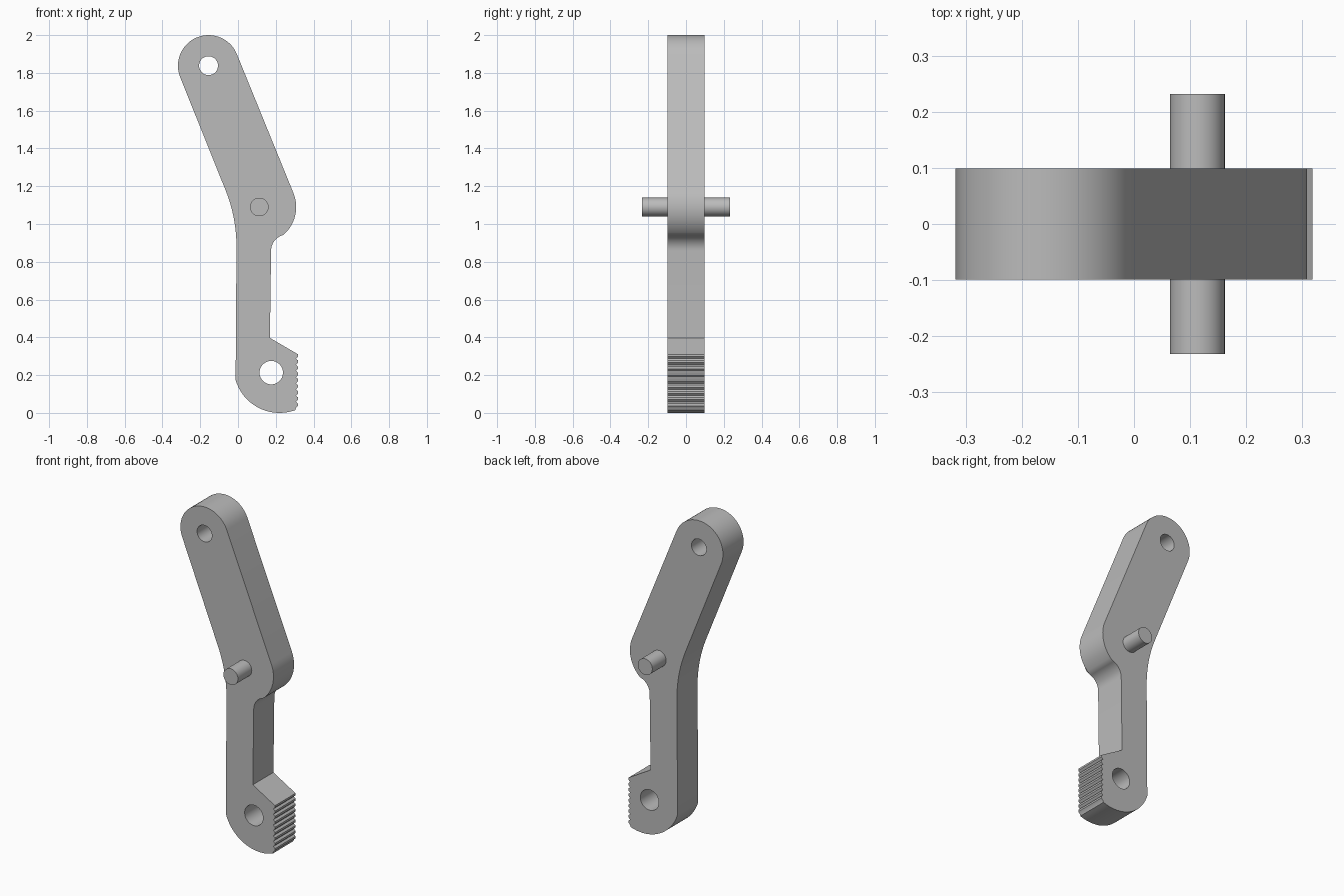
import bpy, bmesh
from math import cos, sin, radians
from mathutils import Matrix

cube = bpy.data.objects.get("Cube")
if cube:
    bpy.data.objects.remove(cube, do_unlink=True)

HALF = 0.099       # half thickness of the lever plate
PIVOT = (0.113, 1.09)
EYE = (-0.156, 1.838)
FOOT = (0.176, 0.213)

grey = bpy.data.materials.new("plain grey")
grey.use_nodes = True
colour = (0.5, 0.5, 0.5, 1)
grey.diffuse_color = colour
grey.node_tree.nodes["Principled BSDF"].inputs["Base Color"].default_value = colour


def arc(centre, r, start, end, n):
    """Points on an arc in the x-z plane, angles in degrees."""
    angles = [radians(start + (end - start) * i / n) for i in range(n + 1)]
    return [(centre[0] + r * cos(a), centre[1] + r * sin(a)) for a in angles]


def finish(name, bm):
    bmesh.ops.recalc_face_normals(bm, faces=bm.faces)
    mesh = bpy.data.meshes.new(name)
    bm.to_mesh(mesh)
    bm.free()
    mesh.materials.append(grey)
    obj = bpy.data.objects.new(name, mesh)
    bpy.context.collection.objects.link(obj)
    bpy.ops.object.select_all(action='DESELECT')
    obj.select_set(True)
    bpy.context.view_layer.objects.active = obj
    bpy.ops.object.shade_smooth_by_angle(angle=radians(30))
    return obj


# Outline, clockwise from the rounded top eye
outline = arc(EYE, 0.162, 202, 22, 28)
outline += arc(PIVOT, 0.195, 22, -49, 14)
# Concave fillet into the neck, then the shoulder of the foot
outline += arc((0.262, 0.858), 0.087, 112, 180, 8)
outline += [(0.169, 0.397)]
# Serrated front of the foot
teeth, top, bottom = 9, 0.31, 0.016
pitch = (top - bottom) / teeth
for i in range(teeth):
    z = top - i * pitch
    outline += [(0.318, z), (0.318, z - pitch * 0.35), (0.307, z - pitch * 0.7)]
# Rounded heel, straight back and gentle bend up to the eye
outline += arc((0.22, 0.2426), 0.2426, -70, -163.5, 20)
outline += arc((-0.808, 0.88), 0.8, 0, 22, 12)


# Lever plate with its two through holes
bm = bmesh.new()
edges = []
for loop in (outline, arc(EYE, 0.05, 0, 352.5, 47), arc(FOOT, 0.062, 0, 352.5, 47)):
    verts = [bm.verts.new((x, -HALF, z)) for x, z in loop]
    edges += [bm.edges.new((v, verts[i - 1])) for i, v in enumerate(verts)]
bmesh.ops.triangle_fill(bm, edges=edges, use_beauty=True)
result = bmesh.ops.extrude_face_region(bm, geom=bm.faces[:])
moved = [g for g in result["geom"] if isinstance(g, bmesh.types.BMVert)]
bmesh.ops.translate(bm, verts=moved, vec=(0, 2 * HALF, 0))
finish("lever_plate", bm)

# Pivot pins standing out from both faces
for name, side in (("front_pin", -1), ("back_pin", 1)):
    bm = bmesh.new()
    bmesh.ops.create_cone(bm, cap_ends=True, segments=32, radius1=0.049,
                          radius2=0.049, depth=0.152)
    bmesh.ops.transform(bm, verts=bm.verts,
                        matrix=Matrix.Translation((PIVOT[0], side * 0.156, PIVOT[1]))
                        @ Matrix.Rotation(radians(90), 4, 'X'))
    finish(name, bm)
